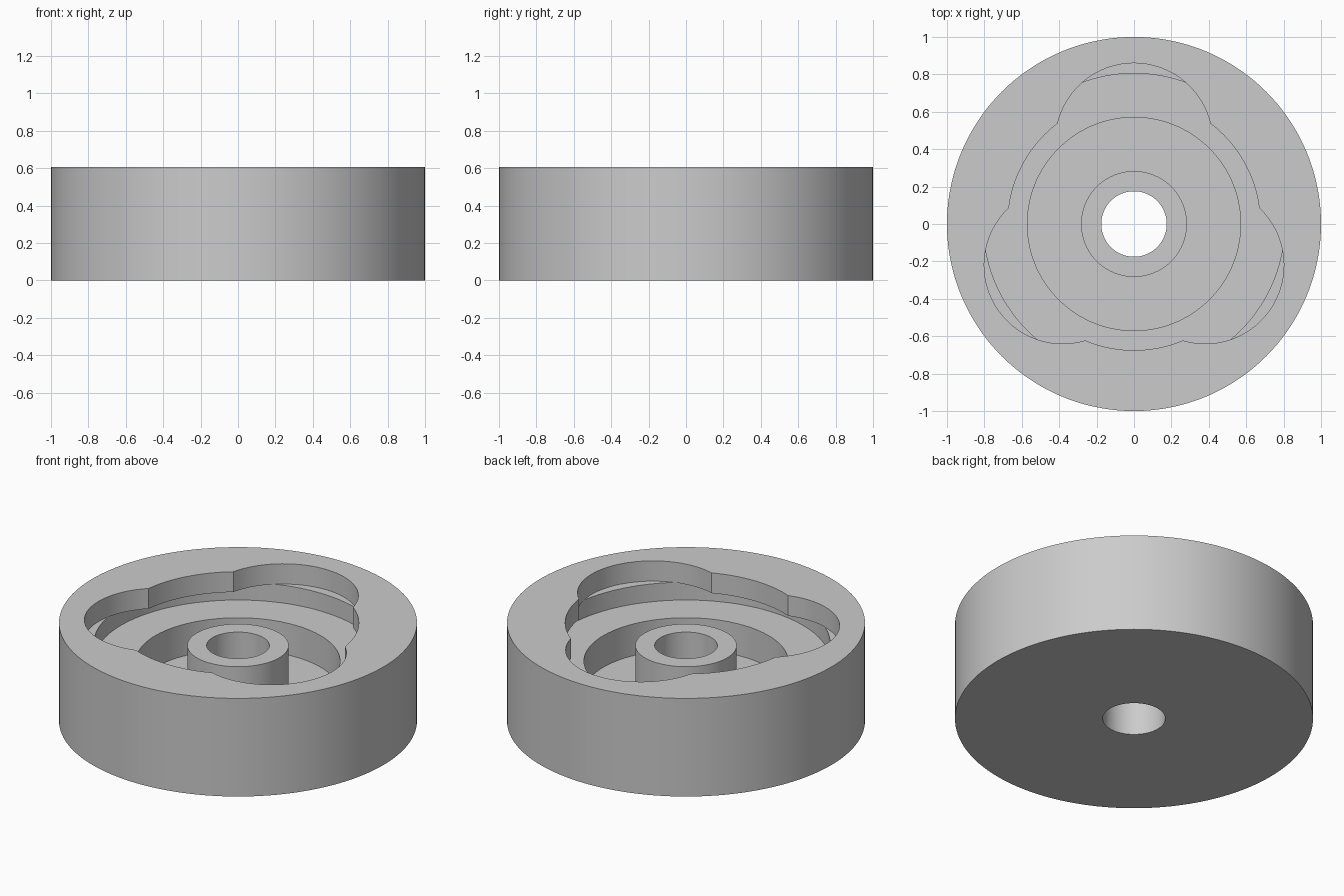
import bpy
import bmesh
from math import acos, cos, sin, sqrt, pi, radians

cube = bpy.data.objects.get("Cube")
if cube:
    bpy.data.objects.remove(cube, do_unlink=True)

# Main sizes
HEIGHT = 0.605
LIP_Z, LEDGE_Z, FLOOR_Z, BOSS_Z = 0.48, 0.37, 0.175, 0.466
OUTER, GROOVE, MOUTH, POCKET, BOSS, BORE = 1.0, 0.805, 0.675, 0.57, 0.283, 0.175
LOBE_OFFSET, LOBE_RADIUS = 0.44, 0.42
LOBES = [pi / 2 + i * 2 * pi / 3 for i in range(3)]
SEGMENTS = 144


def mouth_radius(angle):
    """Round mouth joined with three round lobes."""
    off = min((abs((angle - a + pi) % (2 * pi) - pi) for a in LOBES))
    lobe = LOBE_OFFSET * cos(off) + sqrt(LOBE_RADIUS ** 2 - (LOBE_OFFSET * sin(off)) ** 2)
    return max(MOUTH, lobe)


def lobe_crossing(radius):
    """Angle from a lobe's axis at which its edge reaches a radius."""
    return acos((radius ** 2 + LOBE_OFFSET ** 2 - LOBE_RADIUS ** 2) / (2 * radius * LOBE_OFFSET))


# Even angles, with the exact corners of the lobes in place of near neighbours
corners = [(a + s * lobe_crossing(r)) % (2 * pi)
           for a in LOBES for s in (-1, 1) for r in (MOUTH, GROOVE)]
even = [2 * pi * i / SEGMENTS for i in range(SEGMENTS)]
angles = sorted(corners + [e for e in even if all(abs(e - c) > radians(0.8) for c in corners)])

# Closed profile, from the bottom edge up and over to the bore
profile = [
    (OUTER, 0), (OUTER, HEIGHT),                      # outer wall
    (mouth_radius, HEIGHT), (mouth_radius, LIP_Z),    # lobed lip
    (GROOVE, LIP_Z), (GROOVE, LEDGE_Z),               # undercut groove
    (POCKET, LEDGE_Z), (POCKET, FLOOR_Z),             # ledge and pocket
    (BOSS, FLOOR_Z), (BOSS, BOSS_Z),                  # central boss
    (BORE, BOSS_Z), (BORE, 0),                        # through bore
]

bm = bmesh.new()
rings = []
for radius, z in profile:
    ring = []
    for a in angles:
        r = radius(a) if callable(radius) else radius
        ring.append(bm.verts.new((r * cos(a), r * sin(a), z)))
    rings.append(ring)
for low, high in zip(rings, rings[1:] + rings[:1]):
    for i in range(len(angles)):
        j = (i + 1) % len(angles)
        bm.faces.new((low[i], low[j], high[j], high[i]))
bmesh.ops.remove_doubles(bm, verts=bm.verts, dist=1e-5)

mesh = bpy.data.meshes.new("lobed_socket_hub")
bm.to_mesh(mesh)
bm.free()
hub = bpy.data.objects.new("lobed_socket_hub", mesh)
bpy.context.collection.objects.link(hub)

# Plain grey material
grey = bpy.data.materials.new("plain_grey")
grey.use_nodes = True
colour = (0.6, 0.6, 0.6, 1)
grey.diffuse_color = colour
grey.node_tree.nodes["Principled BSDF"].inputs["Base Color"].default_value = colour
mesh.materials.append(grey)

# Smooth round walls with sharp rims
bpy.ops.object.select_all(action='DESELECT')
hub.select_set(True)
bpy.context.view_layer.objects.active = hub
bpy.ops.object.shade_smooth_by_angle(angle=radians(30))
